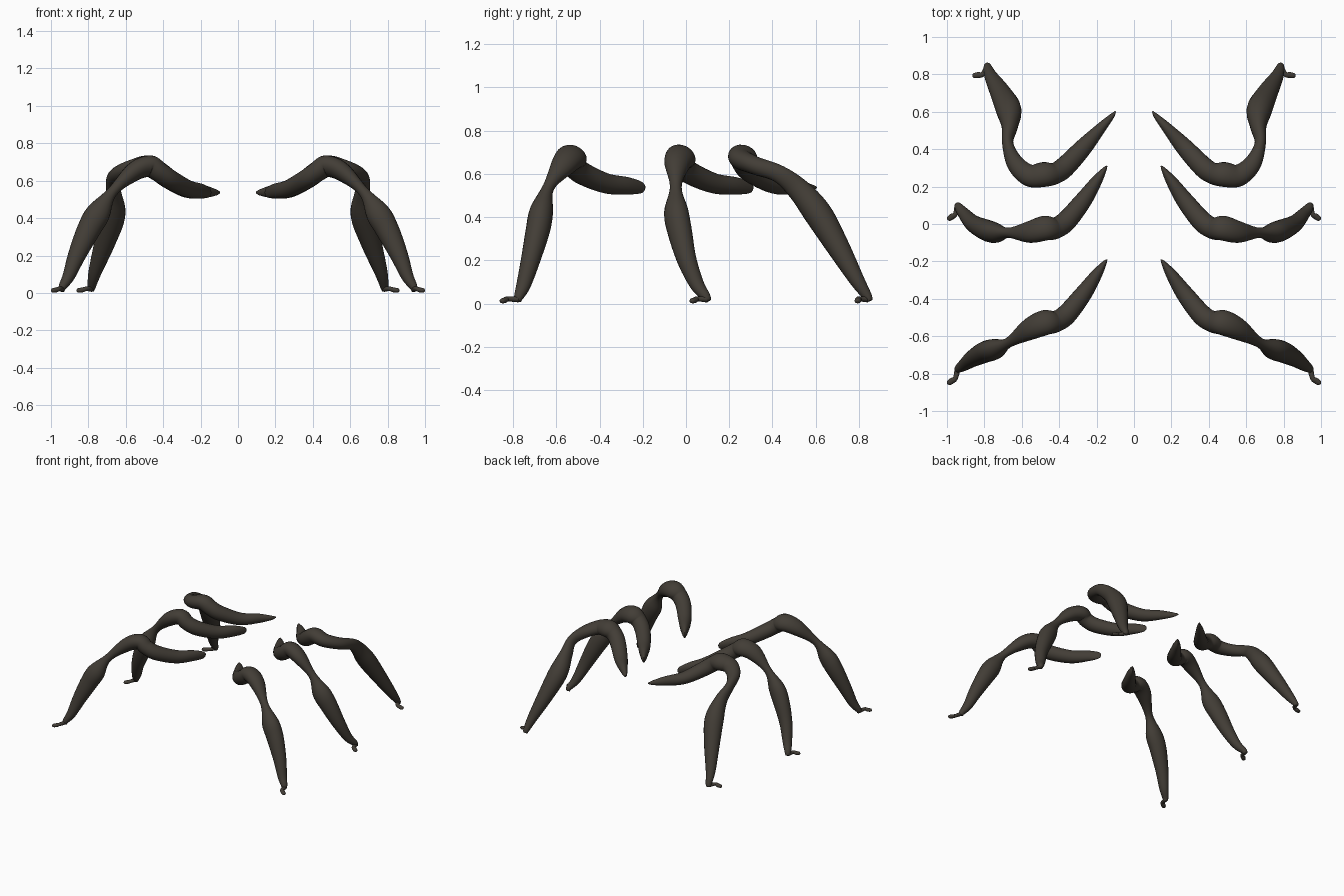
import bpy, math
from mathutils import Vector

MAT = bpy.data.materials.new("dark_leg")
MAT.diffuse_color = (0.055, 0.047, 0.037, 1)
SIDES, STEPS = 20, 6


def spline(pts):
    """Catmull-Rom through stations of any dimension."""
    p = [Vector(q) for q in pts]
    p = [p[0] * 2 - p[1]] + p + [p[-1] * 2 - p[-2]]
    out = []
    for i in range(1, len(p) - 2):
        a, b, c, d = p[i - 1:i + 3]
        for k in range(STEPS):
            t = k / STEPS
            out.append((2 * b + (c - a) * t + (2 * a - 5 * b + 4 * c - d) * t * t
                        + (3 * b - a - 3 * c + d) * t ** 3) * 0.5)
    return out + [p[-2]]


def sweep(name, stations):
    """Elliptical tube; station = x, y, z, sideways radius, upward radius."""
    st = spline(stations)
    c = [Vector(s[:3]) for s in st]
    verts, faces, up = [], [], Vector((0, 0, 1))
    n = len(c)
    for i in range(n):
        t = (c[min(i + 1, n - 1)] - c[max(i - 1, 0)]).normalized()
        up = (up - t * up.dot(t)).normalized()
        side = t.cross(up)
        for k in range(SIDES):
            a = 2 * math.pi * k / SIDES
            v = c[i] + side * math.cos(a) * max(st[i][3], .003) + up * math.sin(a) * max(st[i][4], .003)
            v.z = max(v.z, 0)
            verts.append(v)
    for i in range(n - 1):
        for k in range(SIDES):
            a, b = i * SIDES + k, i * SIDES + (k + 1) % SIDES
            faces.append((a, b, b + SIDES, a + SIDES))
    faces.append(tuple(range(SIDES))[::-1])
    faces.append(tuple(range((n - 1) * SIDES, n * SIDES)))
    me = bpy.data.meshes.new(name)
    me.from_pydata(verts, [], faces)
    me.materials.append(MAT)
    me.shade_smooth()
    ob = bpy.data.objects.new(name, me)
    bpy.context.collection.objects.link(ob)
    ob.modifiers.new("mirror", 'MIRROR').use_mirror_merge = False


# front and middle legs share heights and thickness; only the y path differs
X = (.145, .157, .20, .27, .36, .42, .475, .56, .672, .745, .797, .86, .905, .937, .943)
Z = (.535, .537, .545, .557, .605, .645, .678, .645, .54, .43, .34, .205, .09, .035, .012)
RS = (.003, .012, .030, .046, .055, .058, .069, .060, .027, .054, .056, .045, .034, .023, .015)
RU = (.010, .027, .040, .047, .052, .053, .055, .049, .028, .064, .063, .048, .033, .022, .015)
Y_MID = (.31, .293, .23, .128, .018, -.022, -.022, -.042, -.047, -.046, -.03, .003, .05, .09, .102)
Y_FRONT = (-.19, -.207, -.27, -.372, -.483, -.522, -.527, -.563, -.635, -.668, -.685, -.718, -.75, -.772, -.777)
sweep("middle_legs", list(zip(X, Y_MID, Z, RS, RU)))
sweep("front_legs", list(zip(X, Y_FRONT, Z, RS, RU)))

# rear legs curl backwards
sweep("rear_legs", [
    (.098, .603, .537, .003, .005), (.12, .575, .537, .014, .017), (.18, .51, .542, .029, .034),
    (.27, .41, .552, .047, .044), (.37, .305, .61, .056, .053), (.425, .27, .65, .058, .055),
    (.48, .265, .678, .068, .056),
    (.56, .26, .665, .06, .048), (.635, .325, .637, .047, .042), (.675, .43, .60, .030, .041),
    (.665, .52, .528, .043, .053), (.670, .61, .417, .068, .065), (.713, .70, .268, .056, .054),
    (.765, .79, .11, .035, .035), (.782, .838, .035, .022, .022), (.785, .848, .012, .016, .015)])


# small feet, bent outwards with a flat rounded toe
def foot(name, heel, bend, toe):
    mid = [(bend[i] + toe[i]) / 2 for i in (0, 1)]
    sweep(name, [(*heel, .02, .016, .014), (*bend, .022, .013, .012),
                 (*mid, .016, .016, .013), (*toe, .013, .013, .011),
                 (toe[0] + (toe[0] - mid[0]) * .35, toe[1] + (toe[1] - mid[1]) * .35, .012, .003, .003)])


foot("middle_feet", (.943, .10), (.955, .053), (.991, .027))
foot("front_feet", (.943, -.775), (.955, -.825), (.991, -.851))
foot("rear_feet", (.783, .84), (.81, .80), (.856, .793))
